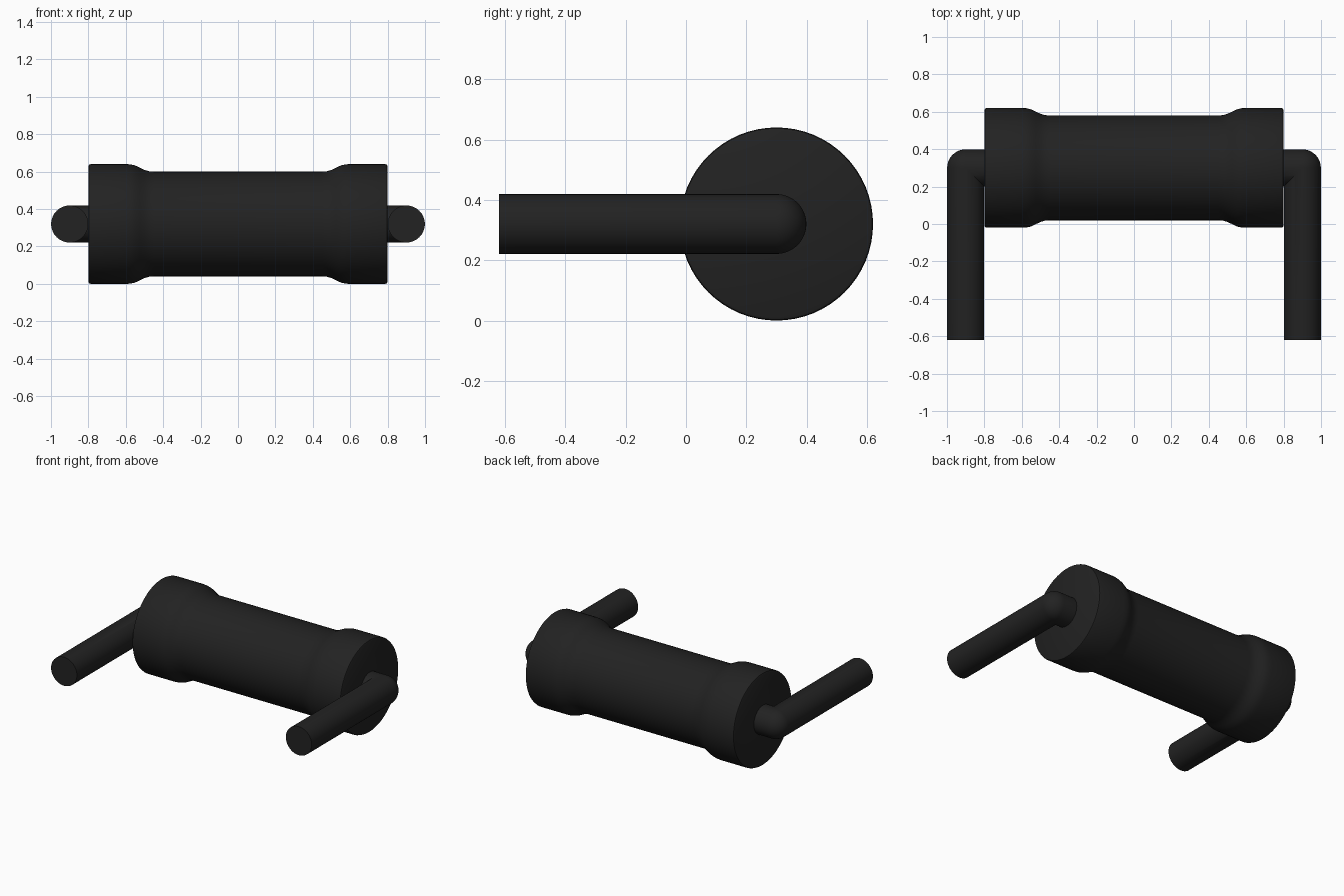
import bpy, bmesh, math

if "Cube" in bpy.data.objects:
    bpy.data.objects.remove(bpy.data.objects["Cube"])

CY, CZ = 0.30, 0.32      # axis of the roller
R = 0.099                # rod radius
SIDES = 64

mat = bpy.data.materials.new("black")
mat.diffuse_color = (0.016, 0.016, 0.016, 1)
mat.use_nodes = True
mat.node_tree.nodes["Principled BSDF"].inputs["Base Color"].default_value = mat.diffuse_color


def build(name, rings):
    """Skin a list of vertex rings, cap both ends and smooth."""
    bm = bmesh.new()
    loops = [[bm.verts.new(p) for p in ring] for ring in rings]
    n = len(loops[0])
    for a, b in zip(loops, loops[1:]):
        for i in range(n):
            j = (i + 1) % n
            bm.faces.new((a[i], a[j], b[j], b[i]))
    bm.faces.new(loops[0])
    bm.faces.new(loops[-1])
    bmesh.ops.remove_doubles(bm, verts=bm.verts, dist=1e-5)
    bmesh.ops.recalc_face_normals(bm, faces=bm.faces)
    mesh = bpy.data.meshes.new(name)
    bm.to_mesh(mesh)
    bm.free()
    mesh.materials.append(mat)
    ob = bpy.data.objects.new(name, mesh)
    bpy.context.collection.objects.link(ob)
    bpy.ops.object.select_all(action='DESELECT')
    ob.select_set(True)
    bpy.context.view_layer.objects.active = ob
    bpy.ops.object.shade_smooth_by_angle(angle=math.radians(35))
    return ob


angles = [2 * math.pi * i / SIDES for i in range(SIDES)]

# Roller grip: flared at both ends, turned about the x axis
half = [(0.45, 0.28), (0.475, 0.282), (0.50, 0.289), (0.525, 0.301), (0.55, 0.313),
        (0.575, 0.319), (0.60, 0.32), (0.788, 0.32), (0.796, 0.317), (0.80, 0.309)]
profile = [(-x, r) for x, r in reversed(half)] + half
build("roller_grip", [[(x, CY + r * math.cos(a), CZ + r * math.sin(a)) for a in angles]
                      for x, r in profile])

# Bent side rod: straight arm, round outer elbow with mitred inside, stub into the grip
CX = 0.9
section = [(R * math.cos(a), R * math.sin(a)) for a in angles]
rings = [[(CX + u, -0.62, CZ + v) for u, v in section]]
for k in range(13):
    t = math.pi / 2 * k / 12
    c, s = math.cos(t), math.sin(t)
    rings.append([(CX + u * (c if u > 0 else 1), CY + u * (s if u > 0 else 1), CZ + v)
                  for u, v in section])
rings.append([(0.78, CY + u, CZ + v) for u, v in section])
rod = build("side_rod", rings)
mirror = rod.modifiers.new("mirror", 'MIRROR')
mirror.use_mirror_merge = False
